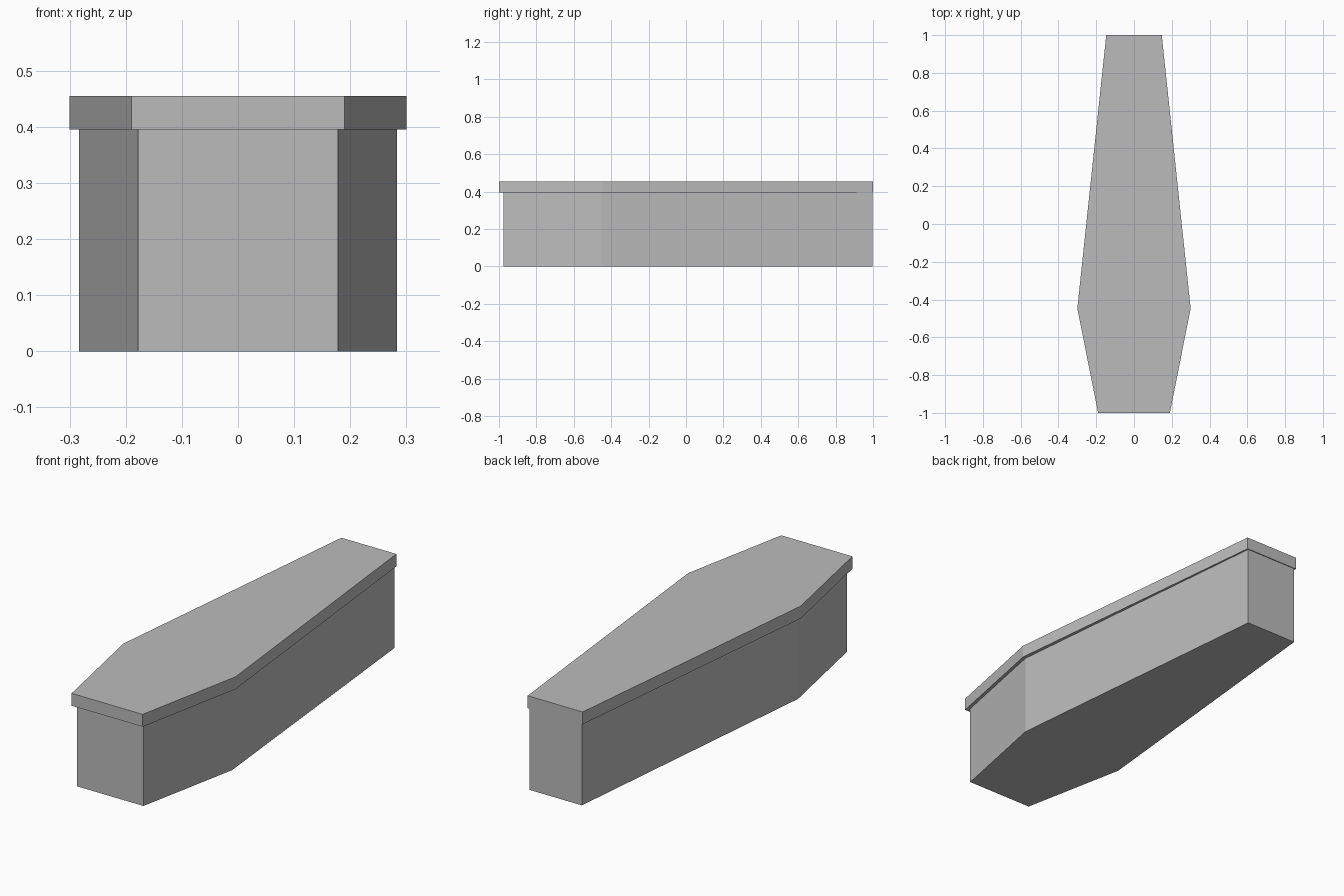
import bpy
import bmesh

cube = bpy.data.objects.get("Cube")
if cube:
    bpy.data.objects.remove(cube, do_unlink=True)

GREY = (0.5, 0.5, 0.5, 1.0)
stone = bpy.data.materials.new("plain_grey")
stone.use_nodes = True
stone.diffuse_color = GREY
stone.node_tree.nodes["Principled BSDF"].inputs["Base Color"].default_value = GREY


def tapered_box(name, half_outline, z_low, z_high):
    """Extrude a mirrored outline of (half width, y) points upward."""
    right = [(-x, y) for x, y in half_outline]
    outline = list(half_outline) + right[::-1]
    bm = bmesh.new()
    base = bm.faces.new([bm.verts.new((x, y, z_low)) for x, y in outline])
    grown = bmesh.ops.extrude_face_region(bm, geom=[base], use_keep_orig=True)
    top = [v for v in grown["geom"] if isinstance(v, bmesh.types.BMVert)]
    bmesh.ops.translate(bm, verts=top, vec=(0, 0, z_high - z_low))
    bmesh.ops.recalc_face_normals(bm, faces=bm.faces)
    mesh = bpy.data.meshes.new(name)
    bm.to_mesh(mesh)
    bm.free()
    mesh.materials.append(stone)
    obj = bpy.data.objects.new(name, mesh)
    bpy.context.collection.objects.link(obj)
    return obj


# Six-sided box, widest near the front
tapered_box("box_body", [(0.178, -0.977), (0.283, -0.452), (0.14, 0.996)], 0.0, 0.395)

# Flat lid overhanging the box
tapered_box("lid", [(0.19, -1.0), (0.3, -0.447), (0.147, 1.0)], 0.395, 0.455)
